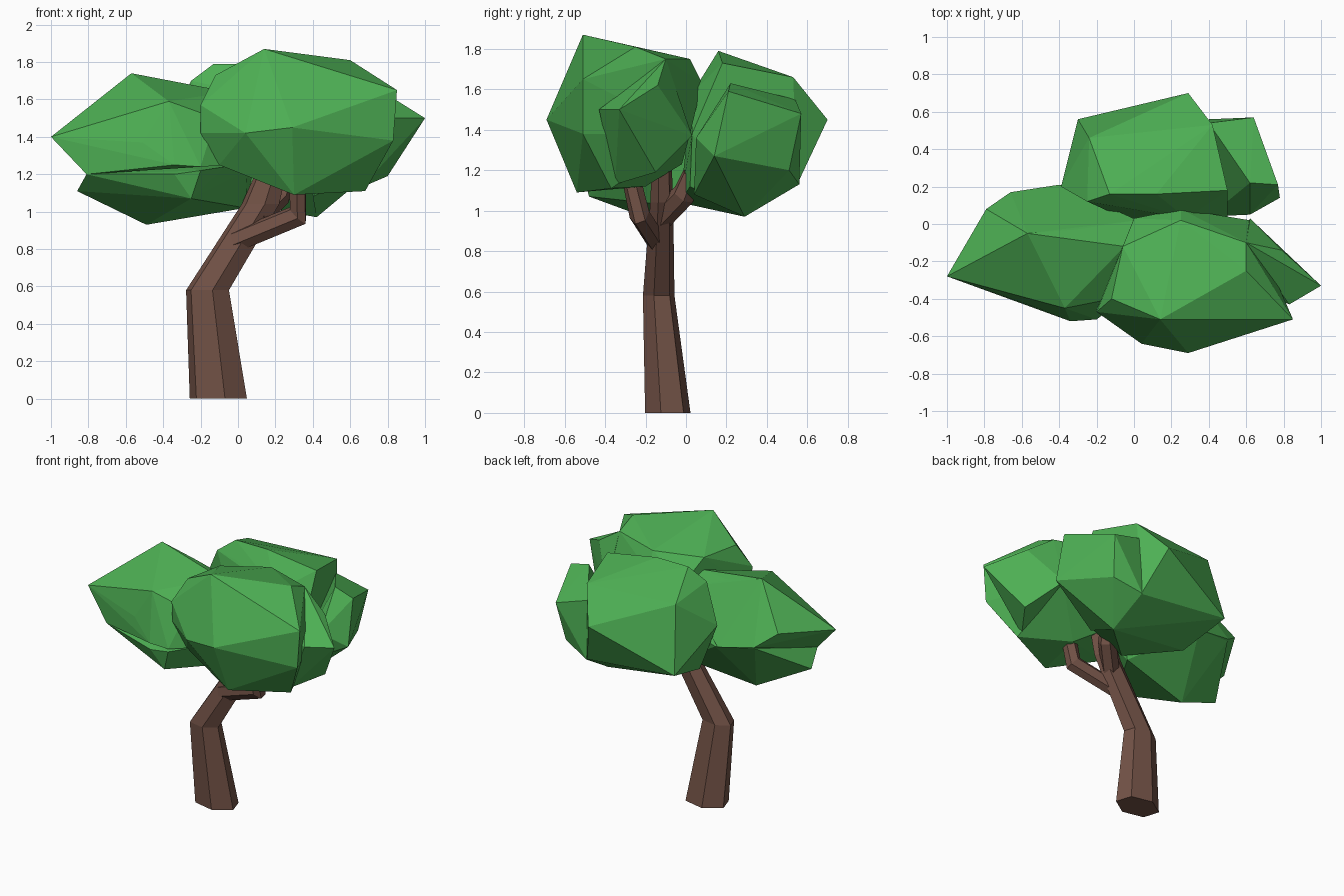
import bpy, bmesh
from math import cos, sin, pi
from mathutils import Vector

def material(name, rgb):
    m = bpy.data.materials.new(name)
    m.diffuse_color = (*rgb, 1)
    return m

LEAF = material("leaf_green", (0.075, 0.43, 0.088))
BARK = material("bark_brown", (0.17, 0.085, 0.062))

def finish(bm, name, mat):
    bmesh.ops.recalc_face_normals(bm, faces=bm.faces)
    me = bpy.data.meshes.new(name)
    bm.to_mesh(me)
    bm.free()
    me.materials.append(mat)
    bpy.context.collection.objects.link(bpy.data.objects.new(name, me))

def limb(name, rings, sides=6, level=False):
    """Faceted tube through rings of (x, y, z, radius_a, radius_b)."""
    bm = bmesh.new()
    pts = [Vector(r[:3]) for r in rings]
    loops = []
    for i, (p, r) in enumerate(zip(pts, rings)):
        u, v = Vector((1, 0, 0)), Vector((0, 1, 0))
        if not level:
            t = (pts[min(i + 1, len(pts) - 1)] - pts[max(i - 1, 0)]).normalized()
            v = t.cross(Vector((0.5, 0, -1))).normalized()
            u = v.cross(t)
        loops.append([bm.verts.new(p + u * r[3] * cos(2 * pi * k / sides - 0.3)
                                   + v * r[4] * sin(2 * pi * k / sides - 0.3))
                      for k in range(sides)])
    for a, b in zip(loops, loops[1:]):
        for k in range(sides):
            n = (k + 1) % sides
            bm.faces.new((a[k], a[n], b[n], b[k]))
    bm.faces.new(loops[0])
    bm.faces.new(loops[-1])
    finish(bm, name, BARK)

def clump(name, *hulls):
    """Angular leaf mass made of one or more overlapping convex lumps."""
    bm = bmesh.new()
    for pts in hulls:
        vs = [bm.verts.new(p) for p in pts]
        res = bmesh.ops.convex_hull(bm, input=vs)
        inside = {g for g in res["geom_interior"] + res["geom_unused"]
                  if isinstance(g, bmesh.types.BMVert)}
        bmesh.ops.delete(bm, geom=list(inside), context='VERTS')
    finish(bm, name, LEAF)

# Bent trunk and two side branches
limb("trunk", [(-0.105, -0.09, 0, 0.16, 0.115), (-0.163, -0.135, 0.58, 0.12, 0.08),
               (0.12, -0.12, 1.04, 0.105, 0.058), (0.19, -0.12, 1.25, 0.08, 0.05)], level=True)
limb("front_branch", [(-0.02, -0.14, 0.84, 0.06, 0.05), (0.32, -0.23, 0.98, 0.065, 0.05),
                      (0.32, -0.28, 1.2, 0.05, 0.045)])
limb("back_branch", [(0.1, -0.12, 0.97, 0.065, 0.06), (0.22, -0.01, 1.08, 0.06, 0.06),
                     (0.25, 0.03, 1.18, 0.05, 0.05)])

# Front right leaf mass with its pointed spur
clump("front_foliage",
      [(0.14, -0.51, 1.87), (0.60, -0.25, 1.81), (0.85, -0.51, 1.65), (0.29, -0.69, 1.45),
       (0.83, -0.51, 1.38), (0.68, -0.37, 1.11), (0.30, -0.54, 1.09), (-0.10, -0.44, 1.25),
       (0.04, -0.64, 1.42), (-0.20, -0.47, 1.57), (-0.12, -0.40, 1.73), (-0.06, -0.12, 1.73),
       (0.25, 0.08, 1.63), (0.25, 0.02, 1.75), (0.60, -0.10, 1.75), (0.62, 0.02, 1.38),
       (0.0, 0.03, 1.58), (0.15, -0.02, 1.23), (0.35, -0.2, 1.12), (-0.2, -0.46, 1.42)],
      [(1.0, -0.33, 1.50), (0.60, -0.10, 1.75), (0.62, 0.03, 1.37), (0.79, -0.14, 1.62),
       (0.80, -0.15, 1.19), (0.66, -0.35, 1.13), (0.83, -0.43, 1.50), (0.5, -0.25, 1.5)])

# Back leaf mass with its boxy side lump
clump("back_foliage",
      [(-0.13, 0.16, 1.79), (0.12, 0.16, 1.79), (-0.24, 0.46, 1.66), (0.42, 0.53, 1.66),
       (0.29, 0.70, 1.45), (-0.30, 0.56, 1.20), (0.50, 0.18, 1.73), (-0.25, 0.12, 1.70),
       (-0.39, 0.20, 1.45), (0.50, 0.03, 1.38), (0.42, 0.29, 0.97), (0.08, -0.03, 1.04),
       (0.40, 0.55, 1.13), (-0.25, 0.2, 1.1), (0.28, 0.03, 1.58), (-0.08, 0.1, 1.68),
       (0.40, 0.02, 1.12)],
      [(0.64, 0.57, 1.48), (0.77, 0.21, 1.59), (0.60, 0.51, 1.20), (0.78, 0.14, 1.27),
       (0.40, 0.54, 1.55), (0.40, 0.56, 1.13), (0.42, 0.29, 0.97), (0.62, 0.05, 1.36),
       (0.40, 0.04, 1.08), (0.62, 0.22, 1.63)])

# Left leaf mass: pointed upper part and low underside lump
clump("left_foliage",
      [(-1.0, -0.28, 1.40), (-0.57, -0.05, 1.74), (-0.79, 0.08, 1.45), (-0.66, 0.17, 1.35),
       (-0.40, 0.21, 1.30), (-0.31, -0.03, 1.67), (-0.37, -0.45, 1.59), (-0.81, -0.34, 1.20),
       (-0.34, -0.52, 1.25), (-0.51, -0.45, 1.37), (-0.05, -0.12, 1.64), (-0.05, -0.40, 1.25),
       (-0.2, -0.51, 1.24), (0.02, 0.02, 1.55), (-0.12, -0.4, 1.5)],
      [(-0.86, -0.20, 1.11), (-0.81, -0.34, 1.20), (-0.49, -0.10, 0.93), (-0.25, -0.48, 1.07),
       (-0.34, -0.51, 1.20), (-0.07, -0.38, 1.24), (0.04, -0.02, 1.02), (-0.66, 0.16, 1.34),
       (-0.38, 0.21, 1.30), (0.1, 0.02, 1.3), (-0.2, -0.51, 1.22), (0.05, -0.2, 1.22)])
